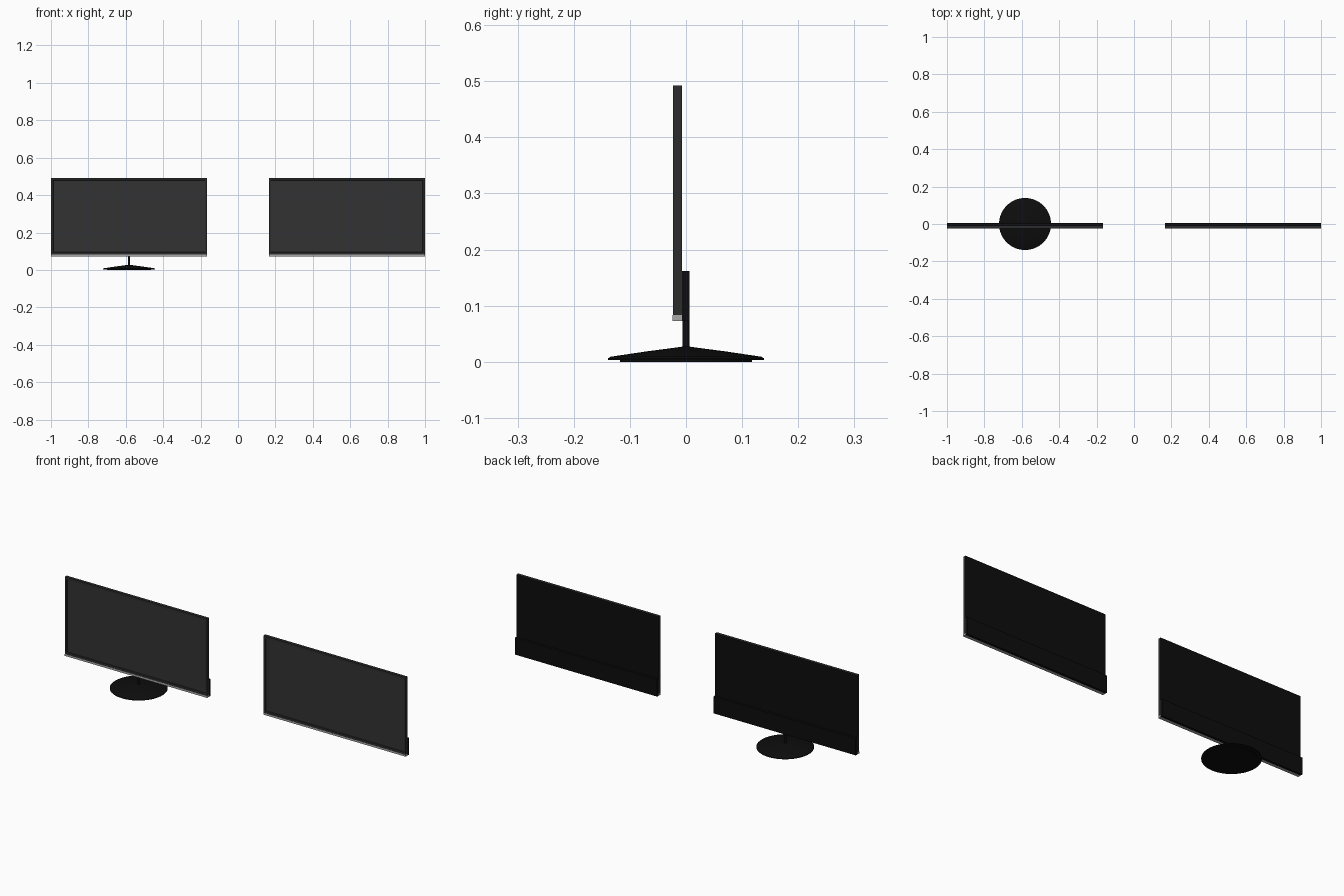
import bpy, bmesh
from mathutils import Vector

if "Cube" in bpy.data.objects:
    bpy.data.objects.remove(bpy.data.objects["Cube"])


def material(name, v):
    m = bpy.data.materials.new(name)
    m.diffuse_color = (v, v, v, 1)
    m.use_nodes = True
    m.node_tree.nodes["Principled BSDF"].inputs["Base Color"].default_value = m.diffuse_color
    return m


CASE = material("case_grey", 0.025)
BLACK = material("gloss_black", 0.004)
SCREEN = material("screen_grey", 0.032)
SILVER = material("silver_trim", 0.4)


def add_object(name, bm, mats):
    bmesh.ops.recalc_face_normals(bm, faces=bm.faces)
    me = bpy.data.meshes.new(name)
    bm.to_mesh(me)
    bm.free()
    ob = bpy.data.objects.new(name, me)
    for m in mats:
        me.materials.append(m)
    bpy.context.collection.objects.link(ob)
    return ob


def box(name, lo, hi, mat):
    bm = bmesh.new()
    bmesh.ops.create_cube(bm, size=1)
    lo, hi = Vector(lo), Vector(hi)
    for v in bm.verts:
        v.co = (lo + hi) / 2 + v.co * (hi - lo)
    return add_object(name, bm, [mat])


def panel(name, lo, hi):
    """Box whose front is inset into a bezel around a recessed screen, with a black back."""
    ob = box(name, lo, hi, CASE)
    ob.data.materials.append(SCREEN)
    ob.data.materials.append(BLACK)
    bm = bmesh.new()
    bm.from_mesh(ob.data)
    bm.normal_update()
    for f in bm.faces:
        if f.normal.y > 0.9:
            f.material_index = 2
    front = [f for f in bm.faces if f.normal.y < -0.9]
    bmesh.ops.inset_region(bm, faces=front, thickness=0.016, depth=0)
    bmesh.ops.inset_region(bm, faces=front, thickness=0.002, depth=-0.003)
    front[0].material_index = 1
    bm.to_mesh(ob.data)
    bm.free()


def lathe(name, profile, x, mat, sides=64):
    bm = bmesh.new()
    rings = []
    for r, z in profile:
        ring = bmesh.ops.create_circle(bm, segments=sides, radius=r)["verts"]
        for v in ring:
            v.co += Vector((x, 0, z))
        rings.append(ring)
    for a, b in zip(rings, rings[1:]):
        for i in range(sides):
            j = (i + 1) % sides
            bm.faces.new((a[i], a[j], b[j], b[i]))
    bm.faces.new(rings[0])
    bm.faces.new(rings[-1])
    ob = add_object(name, bm, [mat])
    bpy.context.view_layer.objects.active = ob
    ob.select_set(True)
    bpy.ops.object.shade_smooth_by_angle(angle=0.5)
    ob.select_set(False)


HALF = 0.4175
for label, cx in (("standing", -0.5825), ("wall", 0.5825)):
    x0, x1 = cx - HALF, cx + HALF
    # display panel, silver lower trim and rear housing
    panel(label + "_screen_panel", (x0, -0.023, 0.083), (x1, -0.007, 0.492))
    box(label + "_lower_trim", (x0, -0.024, 0.073), (x1, -0.007, 0.083), SILVER)
    box(label + "_rear_housing", (x0, -0.007, 0.073), (x1, 0.006, 0.162), BLACK)

# round stand: foot pad, conical base and neck
lathe("stand_base", [(0.118, 0), (0.118, 0.003), (0.139, 0.003), (0.139, 0.006),
                     (0.134, 0.009), (0.07, 0.0185), (0.02, 0.025), (0.006, 0.027)],
      -0.5825, BLACK)
lathe("stand_neck", [(0.006, 0.022), (0.006, 0.08)], -0.5825, BLACK, 24)
